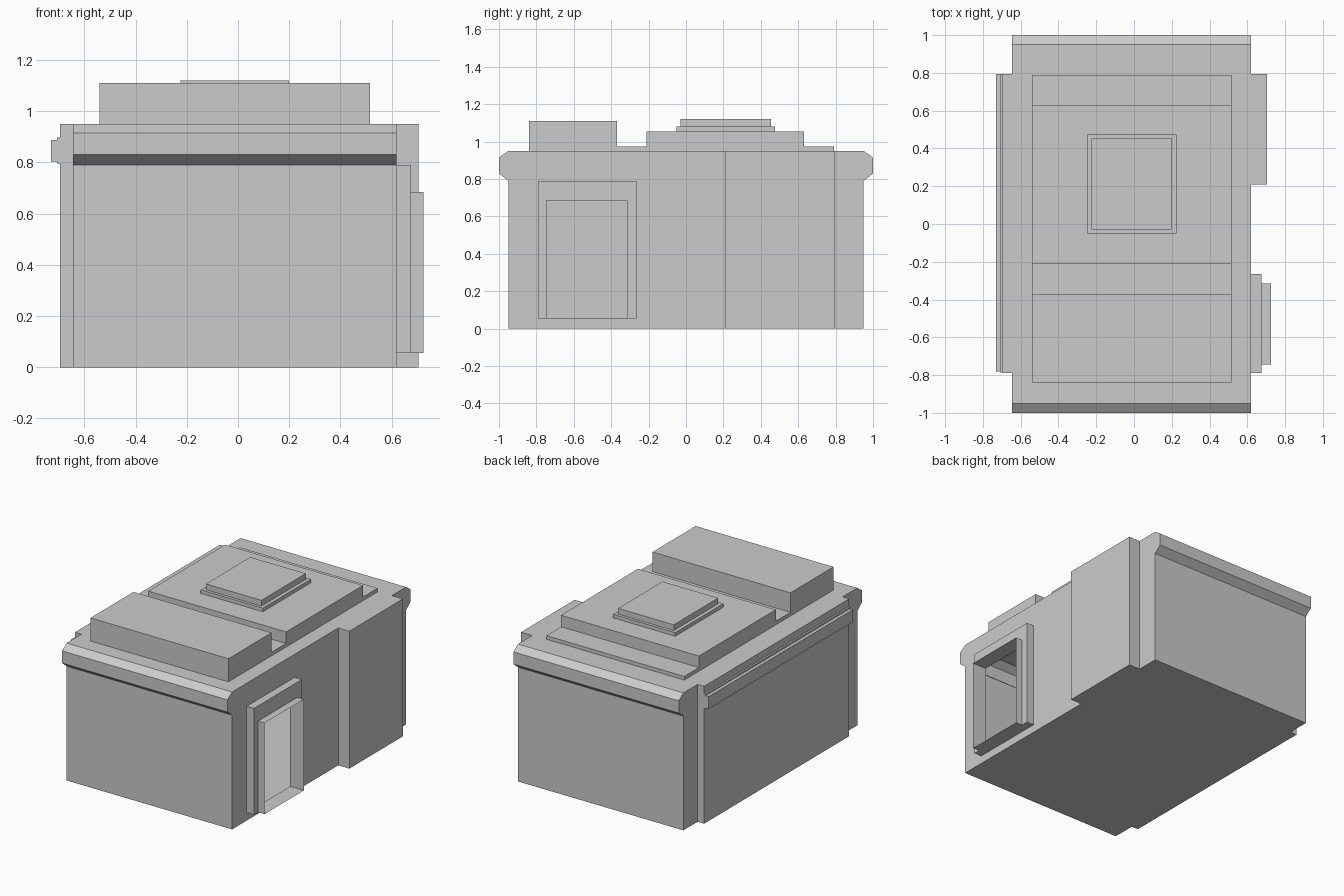
import bpy, bmesh
from mathutils import Vector

cube = bpy.data.objects.get("Cube")
if cube:
    bpy.data.objects.remove(cube, do_unlink=True)

grey = bpy.data.materials.new("plain_grey")
grey.use_nodes = True
colour = (0.6, 0.6, 0.6, 1)
grey.diffuse_color = colour
grey.node_tree.nodes["Principled BSDF"].inputs["Base Color"].default_value = colour


def finish(name, bm):
    mesh = bpy.data.meshes.new(name)
    bm.to_mesh(mesh)
    bm.free()
    mesh.materials.append(grey)
    obj = bpy.data.objects.new(name, mesh)
    bpy.context.collection.objects.link(obj)
    return obj


def prism(profile, x0, x1, caps=True):
    """Side profile (y, z) swept along x."""
    bm = bmesh.new()
    near = [bm.verts.new((x0, y, z)) for y, z in profile]
    far = [bm.verts.new((x1, y, z)) for y, z in profile]
    n = len(profile)
    for i in range(n):
        j = (i + 1) % n
        bm.faces.new((near[i], near[j], far[j], far[i]))
    if caps:
        bm.faces.new(near)
        bm.faces.new(far)
    bmesh.ops.recalc_face_normals(bm, faces=bm.faces[:])
    return bm


def rect(y0, y1, z0, z1):
    return [(y0, z0), (y1, z0), (y1, z1), (y0, z1)]


def box(name, x0, x1, y0, y1, z0, z1):
    finish(name, prism(rect(y0, y1, z0, z1), x0, x1))


LEFT, RIGHT, ROOF = -0.645, 0.62, 0.95
DOOR_Y0, DOOR_Y1, DOOR_Z0, DOOR_Z1 = -0.745, -0.315, 0.055, 0.685

# Hollow building shell with chamfered eaves at front and back
half = [(0.95, 0), (0.95, 0.79), (1, 0.83), (1, 0.915), (0.95, ROOF)]
shell = prism(half + [(-y, z) for y, z in reversed(half)], LEFT, RIGHT)

# Doorway opening cut out of the side wall
for axis, value in ((1, DOOR_Y0), (1, DOOR_Y1), (2, DOOR_Z0), (2, DOOR_Z1)):
    wall = [f for f in shell.faces if f.normal.x > 0.9]
    geom = wall + list({e for f in wall for e in f.edges}) + list({v for f in wall for v in f.verts})
    point, normal = Vector(), Vector()
    point[axis], normal[axis] = value, 1
    bmesh.ops.bisect_plane(shell, geom=geom, plane_co=point, plane_no=normal)
    shell.normal_update()
opening = []
for f in shell.faces:
    c = f.calc_center_median()
    if f.normal.x > 0.9 and DOOR_Y0 < c.y < DOOR_Y1 and DOOR_Z0 < c.z < DOOR_Z1:
        opening.append(f)
bmesh.ops.delete(shell, geom=opening, context='FACES')
finish("building_shell", shell)

# Door surround and the thin projecting door lining
surround = [(-0.79, DOOR_Z0), (DOOR_Y0, DOOR_Z0), (DOOR_Y0, DOOR_Z1), (DOOR_Y1, DOOR_Z1),
            (DOOR_Y1, DOOR_Z0), (-0.265, DOOR_Z0), (-0.265, 0.79), (-0.79, 0.79)]
finish("door_surround", prism(surround, RIGHT, 0.675))
finish("door_lining", prism(rect(DOOR_Y0, DOOR_Y1, DOOR_Z0, DOOR_Z1), RIGHT, 0.725, caps=False))

# Projecting wall sections and side trim
box("side_bay", RIGHT, 0.705, 0.21, 0.795, 0, ROOF)
box("side_wall_panel", -0.695, LEFT, -0.79, 0.795, 0, ROOF)
box("trim_backing", -0.707, -0.69, -0.785, 0.795, 0.795, 0.898)
box("trim_rail", -0.73, -0.70, -0.78, 0.795, 0.803, 0.888)

# Roof tiers and skylight
box("roof_plate", -0.54, 0.515, -0.84, 0.79, ROOF, 0.975)
box("front_roof_block", -0.54, 0.515, -0.84, -0.37, 0.975, 1.11)
box("rear_roof_block", -0.54, 0.515, -0.21, 0.63, 0.975, 1.055)
box("skylight_base", -0.25, 0.225, -0.05, 0.475, 1.055, 1.08)
box("skylight_cap", -0.225, 0.2, -0.03, 0.455, 1.08, 1.12)
